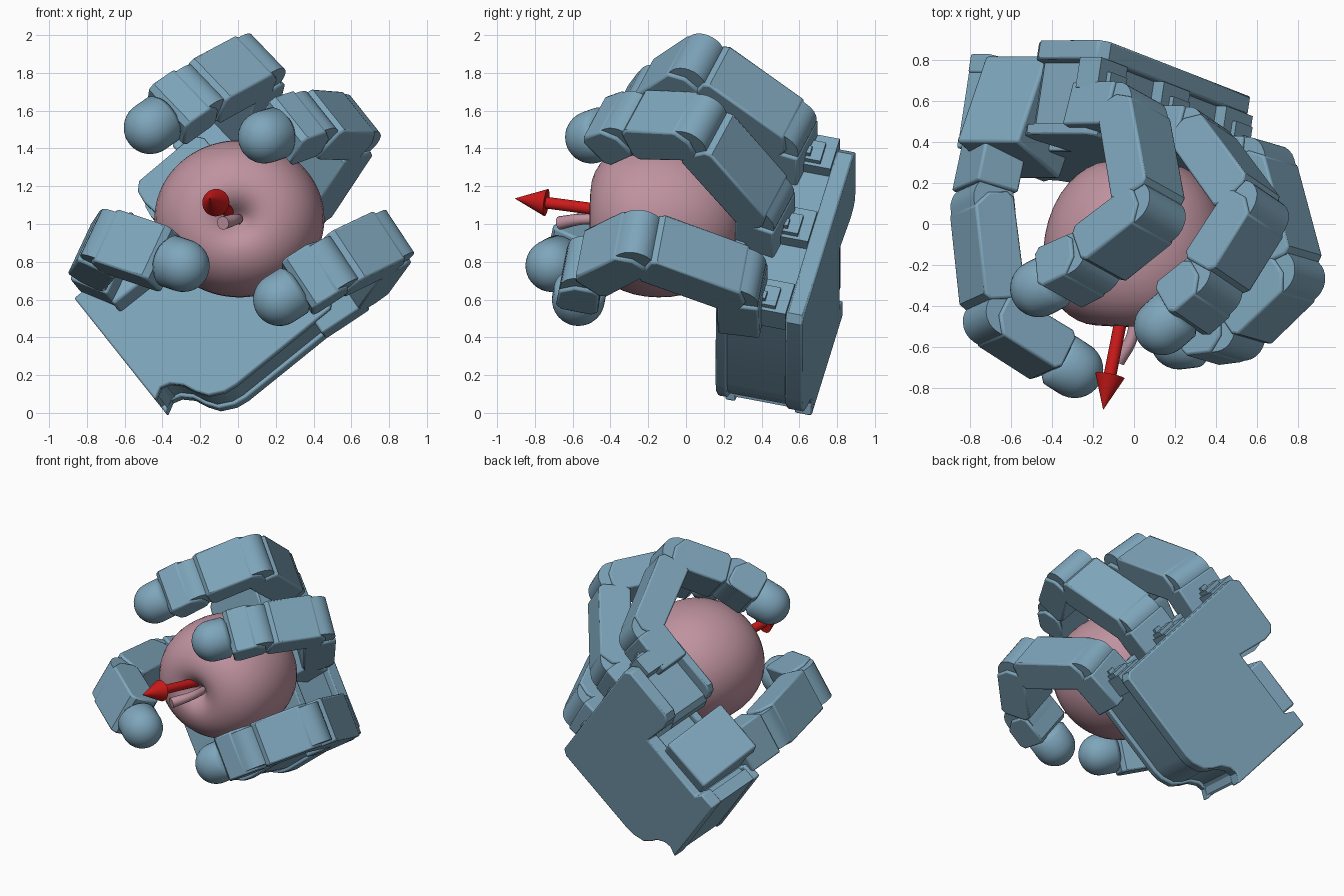
import bpy, bmesh, math
from mathutils import Vector as V, Matrix

if "Cube" in bpy.data.objects:
    bpy.data.objects.remove(bpy.data.objects["Cube"])

# palm frame: X faces the grasp, Y runs across the fingers, Z points along them
O = V((0.184, 0.419, 0.997))
Z = V((0.78, 0, 0.62)).normalized()
Y = V((0.605, -0.236, -0.761)).normalized()
X = Y.cross(Z).normalized()


def material(name, col):
    m = bpy.data.materials.new(name)
    m.diffuse_color = (*col, 1)
    m.use_nodes = True
    m.node_tree.nodes["Principled BSDF"].inputs["Base Color"].default_value = m.diffuse_color
    return m


HAND = material("hand_blue", (0.21, 0.38, 0.50))
FRUIT = material("fruit_pink", (0.52, 0.29, 0.35))
RED = material("arrow_red", (0.6, 0.01, 0.01))


def finish(bm, name, mat, bevel=0, angle=35):
    bmesh.ops.recalc_face_normals(bm, faces=bm.faces)
    me = bpy.data.meshes.new(name)
    bm.to_mesh(me)
    bm.free()
    ob = bpy.data.objects.new(name, me)
    bpy.context.collection.objects.link(ob)
    me.materials.append(mat)
    if bevel:
        b = ob.modifiers.new("bevel", 'BEVEL')
        b.width, b.segments, b.limit_method = bevel, 2, 'ANGLE'
        b.angle_limit = math.radians(50)
    bpy.ops.object.select_all(action='DESELECT')
    ob.select_set(True)
    bpy.context.view_layer.objects.active = ob
    bpy.ops.object.shade_smooth_by_angle(angle=math.radians(angle))
    return ob


def prism(name, pts, o, u, v, w, w0, w1, bevel=0.0):
    """Outline in the u,v plane extruded along w."""
    bm = bmesh.new()
    f = bm.faces.new([bm.verts.new(o + u * a + v * b + w * w0) for a, b in pts])
    ex = bmesh.ops.extrude_face_region(bm, geom=[f])
    bmesh.ops.translate(bm, vec=w * (w1 - w0),
                        verts=[g for g in ex['geom'] if isinstance(g, bmesh.types.BMVert)])
    return finish(bm, name, HAND, bevel)


def rect(a0, a1, b0, b1):
    return [(a0, b0), (a1, b0), (a1, b1), (a0, b1)]


def tube(name, p, q, r0, r1, mat, seg=32):
    bm = bmesh.new()
    d = q - p
    m = Matrix.Translation((p + q) / 2) @ d.to_track_quat('Z', 'Y').to_matrix().to_4x4()
    bmesh.ops.create_cone(bm, cap_ends=True, segments=seg, radius1=r0, radius2=r1,
                          depth=d.length, matrix=m)
    return finish(bm, name, mat)


def revolve(name, prof, base, axis, mat, seg=48):
    """Profile of (radius, height) spun about an axis."""
    bm = bmesh.new()
    m = Matrix.Translation(base) @ axis.to_track_quat('Z', 'Y').to_matrix().to_4x4()
    vs = [bm.verts.new(m @ V((r, 0, h))) for r, h in prof]
    es = [bm.edges.new(p) for p in zip(vs, vs[1:])]
    bmesh.ops.spin(bm, geom=vs + es, cent=base, axis=axis.normalized(),
                   angle=2 * math.pi, steps=seg)
    bmesh.ops.remove_doubles(bm, verts=bm.verts, dist=1e-4)
    return finish(bm, name, mat, angle=60)


R, HW = 0.112, 0.155     # half depth and half width of a finger link


def link(name, p, q, W, end):
    """Finger segment: narrower round hinge at p, square body stopping short of q."""
    u = (q - p).normalized()
    n = W.cross(u).normalized()
    arc = [(math.cos(t), math.sin(t)) for t in (math.pi / 2 + math.pi * i / 12 for i in range(13))]
    hinge = [(R * .97 * a, R * .97 * b) for a, b in arc]
    prism(name + "_hinge", hinge + [(.06, -R * .97), (.06, R * .97)], p, u, n, W,
          -HW * .88, HW * .88)
    prism(name, [(.0, R - .01), (-.03, R - .04), (-.03, -R + .08), (.03, -R),
                 (end - .03, -R), (end, -R + .03), (end, R - .03), (end - .03, R)],
          p, u, n, W, -HW, HW, .012)


def fingertip(name, p, q, W):
    u = (q - p).normalized()
    link(name + "_end_link", p, q, W, (q - p).length - .11)
    r = .14
    h = .12
    prof = [(0, -h), (r * .8, -h), (r, -h * .75)]
    prof += [(r * math.cos(t), r * math.sin(t)) for t in (math.pi / 2 * i / 10 for i in range(11))]
    revolve(name + "_tip", prof, q, u, HAND, 32)


# palm shell: front and back covers, core, end wall
outline = [(-.57, 0), (.55, 0), (.585, -.04), (.59, -.68), (.58, -.75), (.54, -.83), (.48, -.87),
           (.41, -.90), (.36, -.95), (.345, -1.0), (.38, -1.065), (-.33, -1.065), (-.33, -.95),
           (-.26, -.92), (-.26, -.42), (-.50, -.46), (-.57, -.45), (-.61, -.41), (-.62, -.04)]
prism("palm_back_cover", outline, O, Y, Z, X, -.345, -.25, .01)
prism("palm_front_cover", outline, O, Y, Z, X, .07, .129, .01)
core = [(a * (.96 if a > 0 else .86), b * .93 - .05) for a, b in outline]
prism("palm_core", core, O, Y, Z, X, -.26, .08)
prism("palm_end_wall", rect(-.325, .34, -1.06, -.97), O, Y, Z, X, -.34, .12)

# stepped motor mounts and fingers
L1, L2, L3 = .605, .43, .305
fingers = [("upper_finger", -1, V((-.465, -.315, 1.51)), 61),
           ("middle_finger", 0, V((.14, -.50, 1.46)), 40),
           ("lower_finger", 1, V((.22, -.57, .60)), 66)]
for name, side, tip, t1 in fingers:
    c = O + Y * .505 * side
    for i in range(3):
        prism(f"{name}_mount_{i}", rect(-.14 + .06 * i, .07 - .02 * i, -.12, .015 + .025 * i),
              c, Y, Z, X, -.25 + .06 * i, -.1)
    s = math.radians(5 * side)
    ez = Z * math.cos(s) + Y * math.sin(s)
    j1 = c + Z * (-.018 * abs(side)) + ez * .175
    rel = tip - j1
    ex = (rel - ez * rel.dot(ez)).normalized()
    W = ez.cross(ex).normalized()
    prism(name + "_base", rect(-R, R, -.30, -.02), j1, ex, ez, W, -HW, HW, .012)
    # bend angles from the tip position
    t1 = math.radians(t1)
    j2 = j1 + (ex * math.sin(t1) + ez * math.cos(t1)) * L1
    rem = tip - j2
    d = min(rem.length, L2 + L3 - .005)
    total = math.atan2(rem.dot(ex), rem.dot(ez))
    t2 = total - math.acos(max(-1, min(1, (d * d + L2 * L2 - L3 * L3) / (2 * d * L2))))
    j3 = j2 + (ex * math.sin(t2) + ez * math.cos(t2)) * L2
    link(name + "_link_1", j1, j2, W, L1 - .06)
    link(name + "_link_2", j2, j3, W, L2 - .06)
    fingertip(name, j3, tip, W)

# thumb
j13, j14 = V((-.70, .29, .77)), V((-.74, .10, .82))
j15, tip = V((-.68, -.46, .91)), V((-.29, -.71, .78))
W = (j15 - j14).cross(tip - j15).normalized()
zt = V((-.298, -.875, .376)).normalized()
yt = zt.cross(Z).normalized()
prism("thumb_motor", rect(-.19, .19, -.23, .25), V((-.54, .53, .73)), yt, zt, Z, -.19, .19, .015)
u = (j14 - j13).normalized()
prism("thumb_base", rect(-R, R, -.12, .14), j13, W.cross(u).normalized(), u, W, -HW, HW, .012)
link("thumb_long_link", j14, j15, W, .50)
fingertip("thumb", j15, tip, W)

# apple with dimples at both ends
axis = V((-.05, -1, .01)).normalized()
A = V((.01, -.095, 1.027))
prof = [(0, -.35), (.05, -.365), (.12, -.40), (.2, -.39), (.29, -.33), (.37, -.23), (.42, -.09),
        (.435, .05), (.42, .18), (.375, .29), (.30, .37), (.21, .41), (.13, .41), (.07, .37),
        (.03, .32), (0, .30)]
apple = revolve("apple", prof, A, axis, FRUIT)
apple.data.transform(Matrix.Translation(A) @ Matrix.Diagonal((1.05, 1, .97, 1))
                     @ Matrix.Translation(-A))
apple.modifiers.new("smooth", 'SUBSURF').levels = 1
apple.modifiers["smooth"].render_levels = 1

# bent stem
cu = bpy.data.curves.new("apple_stem", 'CURVE')
cu.dimensions, cu.bevel_depth, cu.use_fill_caps = '3D', .036, True
sp = cu.splines.new('BEZIER')
sp.bezier_points.add(2)
for b, (co, r) in zip(sp.bezier_points, [((0, -.38, 1.02), .7), ((-.01, -.55, 1.025), .8),
                                         ((-.08, -.67, 1.005), 1.0)]):
    b.co, b.radius = co, r
    b.handle_left_type = b.handle_right_type = 'AUTO'
cu.materials.append(FRUIT)
bpy.context.collection.objects.link(bpy.data.objects.new("apple_stem", cu))

# direction arrow
end = V((-.15, -.905, 1.135))
d = (end - A).normalized()
tube("arrow_shaft", A, end - d * .16, .031, .031, RED)
tube("arrow_head", end - d * .17, end, .073, .001, RED)
